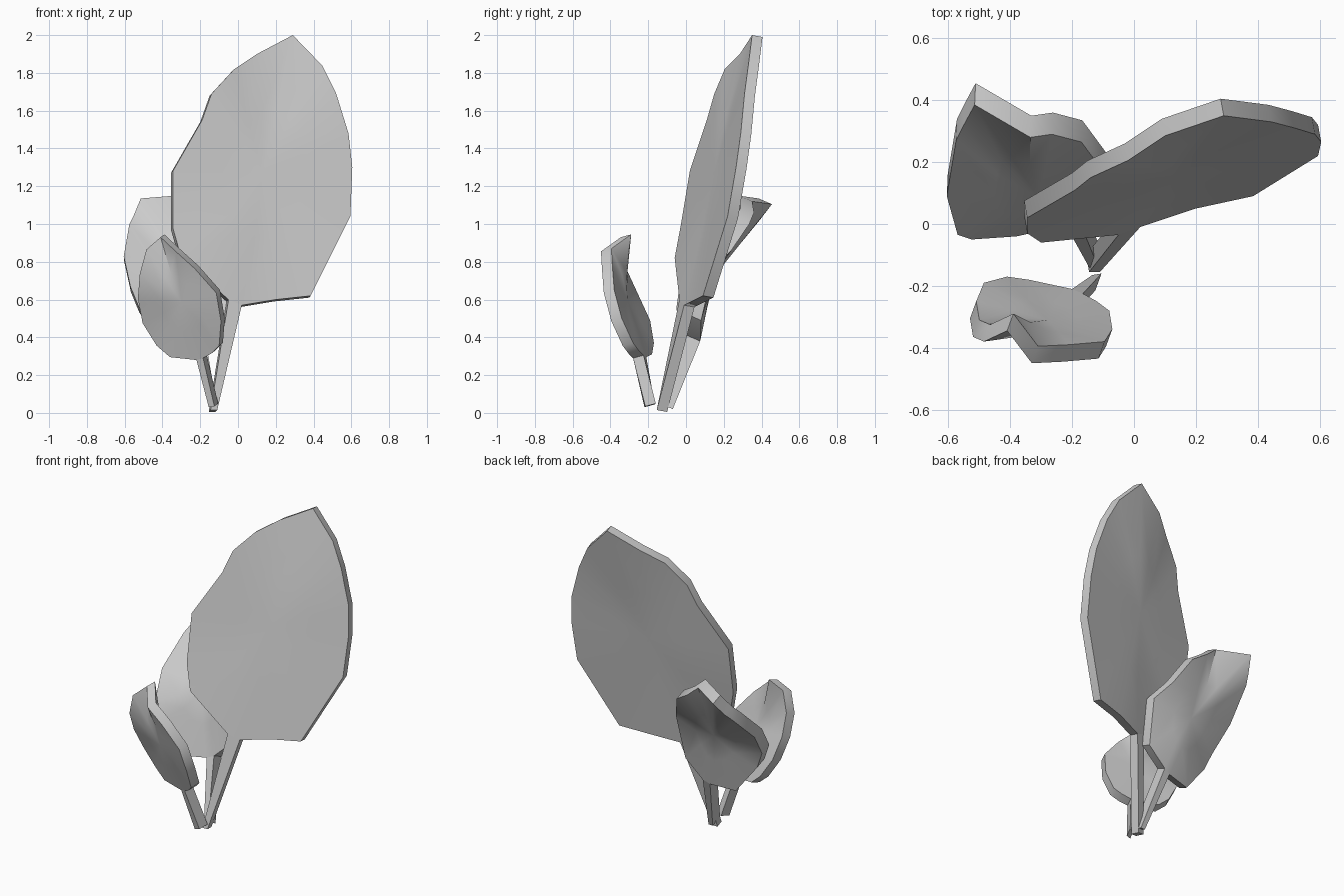
import bpy, bmesh, math
from mathutils import Vector


def finish(name, bm):
    bmesh.ops.recalc_face_normals(bm, faces=bm.faces)
    me = bpy.data.meshes.new(name)
    bm.to_mesh(me)
    bm.free()
    ob = bpy.data.objects.new(name, me)
    bpy.context.collection.objects.link(ob)
    bpy.ops.object.select_all(action='DESELECT')
    ob.select_set(True)
    bpy.context.view_layer.objects.active = ob
    bpy.ops.object.shade_smooth_by_angle(angle=math.radians(40))


def slab(name, outline, offset, centre=None):
    """Thick sheet: an outline, optionally fanned from a centre, and its offset copy."""
    bm = bmesh.new()
    off = Vector(offset)
    n = len(outline)
    rims = []
    for shift in (Vector(), off):
        rim = [bm.verts.new(Vector(p) + shift) for p in outline]
        rims.append(rim)
        if centre:
            c = Vector(centre) + shift
            mid = bm.verts.new(c)
            ring = []
            for i, v in enumerate(rim):
                # soften the inner ring so the blade curves gently
                avg = (rim[i - 1].co + v.co * 2 + rim[(i + 1) % n].co) / 4
                ring.append(bm.verts.new(avg.lerp(c, 0.5)))
            for i in range(n):
                j = (i + 1) % n
                bm.faces.new((rim[i], rim[j], ring[j], ring[i]))
                bm.faces.new((ring[i], ring[j], mid))
        else:
            bm.faces.new(rim)
    a, b = rims
    for i in range(n):
        j = (i + 1) % n
        bm.faces.new((a[i], a[j], b[j], b[i]))
    finish(name, bm)


def leaf(name, outline, centre, offset, foot):
    """Blade plus a flat stem from the first and last outline points to the foot."""
    slab(name + "_blade", outline, offset, centre)
    slab(name + "_stem", [outline[0], outline[-1], foot[1], foot[0]], offset)


# Tall leaf leaning back to the right
leaf("large_leaf", [
    (0.02, -0.01, 0.57), (0.2, 0.05, 0.6), (0.385, 0.09, 0.62), (0.595, 0.22, 1.04),
    (0.605, 0.265, 1.3), (0.585, 0.29, 1.48), (0.52, 0.31, 1.69), (0.445, 0.33, 1.84),
    (0.29, 0.35, 2.0), (0.1, 0.285, 1.9), (-0.02, 0.205, 1.82), (-0.14, 0.15, 1.69),
    (-0.19, 0.11, 1.55), (-0.345, 0.02, 1.28), (-0.345, -0.03, 0.98),
    (-0.3, -0.06, 0.82), (-0.05, -0.035, 0.6)],
    (0.13, 0.15, 1.27), (-0.01, 0.055, -0.01),
    ((-0.11, -0.155, 0.015), (-0.145, -0.155, 0.015)))

# Small leaf leaning forward
leaf("front_leaf", [
    (-0.165, -0.225, 0.305), (-0.12, -0.25, 0.33), (-0.08, -0.28, 0.37),
    (-0.07, -0.34, 0.5), (-0.095, -0.38, 0.65), (-0.21, -0.39, 0.78),
    (-0.31, -0.395, 0.87), (-0.39, -0.29, 0.945), (-0.465, -0.325, 0.88),
    (-0.5, -0.31, 0.75), (-0.51, -0.25, 0.62), (-0.485, -0.19, 0.49),
    (-0.41, -0.17, 0.37), (-0.34, -0.18, 0.31), (-0.2, -0.21, 0.295)],
    (-0.28, -0.31, 0.6), (-0.02, -0.055, -0.015),
    ((-0.105, -0.16, 0.05), (-0.135, -0.165, 0.045)))

# Curled leaf leaning backward
leaf("back_leaf", [
    (-0.175, 0.005, 0.41), (-0.055, 0.01, 0.52), (-0.035, 0.075, 0.8),
    (-0.1, 0.17, 0.89), (-0.17, 0.265, 1.03), (-0.265, 0.29, 1.09),
    (-0.335, 0.28, 1.15), (-0.515, 0.385, 1.135), (-0.55, 0.32, 1.05),
    (-0.575, 0.27, 1.0), (-0.605, 0.09, 0.83), (-0.57, -0.035, 0.67),
    (-0.525, -0.05, 0.56), (-0.38, -0.04, 0.375), (-0.22, -0.005, 0.39)],
    (-0.31, 0.085, 0.76), (0.003, 0.07, -0.03),
    ((-0.115, -0.14, 0.05), (-0.145, -0.14, 0.05)))
bpy.ops.object.select_all(action='DESELECT')
